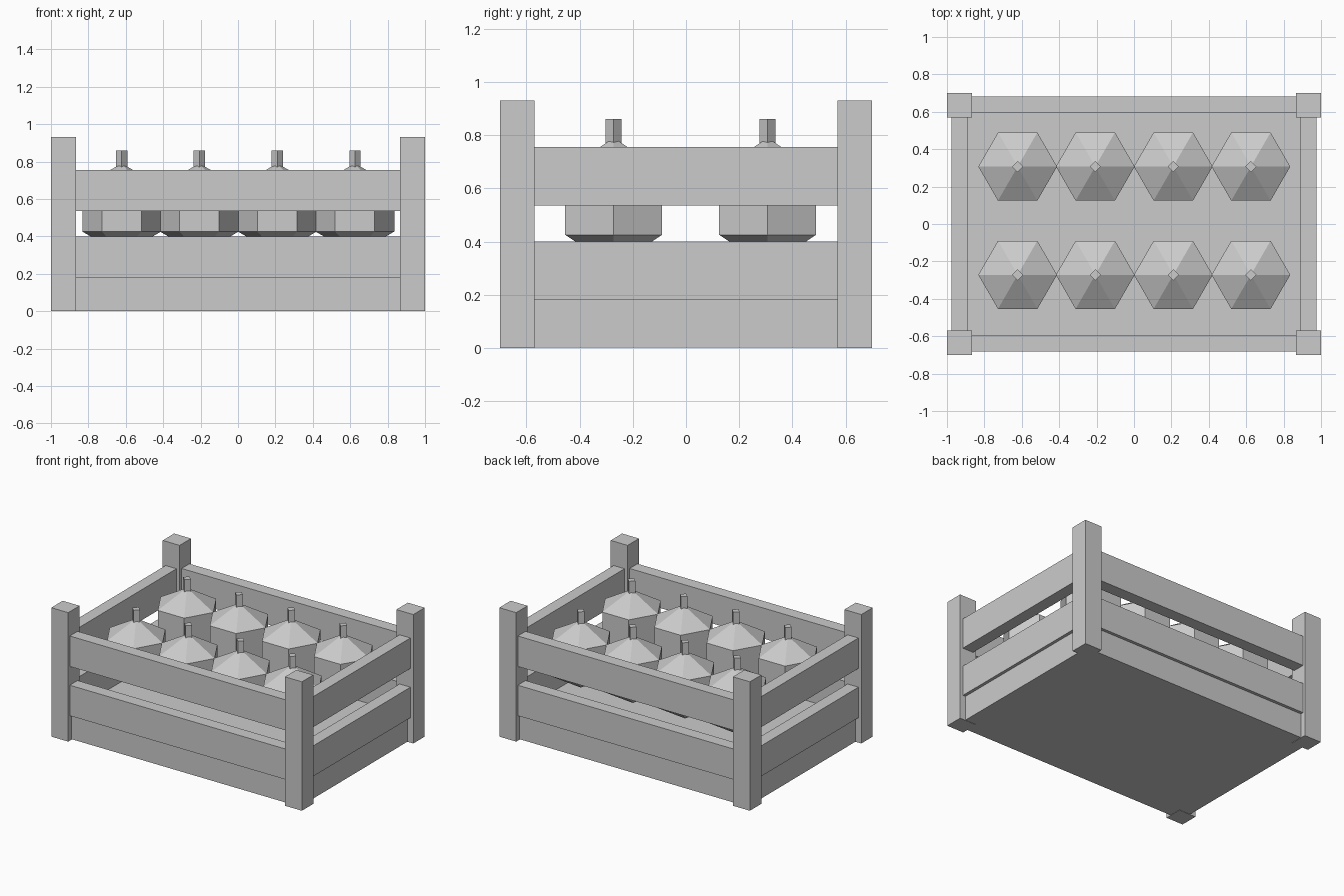
import bpy
import math

if "Cube" in bpy.data.objects:
    bpy.data.objects.remove(bpy.data.objects["Cube"], do_unlink=True)

grey = bpy.data.materials.new("plain_grey")
grey.use_nodes = True
GREY = (0.6, 0.6, 0.6, 1)
grey.diffuse_color = GREY
grey.node_tree.nodes["Principled BSDF"].inputs["Base Color"].default_value = GREY


def finish(name):
    obj = bpy.context.object
    obj.name = name
    obj.data.materials.append(grey)
    return obj


def box(name, x0, x1, y0, y1, z0, z1):
    bpy.ops.mesh.primitive_cube_add(
        size=1, location=((x0 + x1) / 2, (y0 + y1) / 2, (z0 + z1) / 2))
    obj = finish(name)
    obj.scale = (x1 - x0, y1 - y0, z1 - z0)
    return obj


# Thick floor slab, slightly inset from the rails
box("crate_floor", -0.955, 0.955, -0.66, 0.66, 0.002, 0.18)

# Corner posts
for sx, side in ((-1, "right"), (1, "left")):
    for sy, end in ((-1, "front"), (1, "back")):
        xs = sorted((sx * 0.865, sx))
        ys = sorted((sy * 0.57, sy * 0.70))
        box(f"{end}_{side}_post", *xs, *ys, 0, 0.93)

# Two levels of rails on all four sides
for level, z0, z1 in (("lower", 0.18, 0.40), ("upper", 0.535, 0.755)):
    for s, side, end in ((-1, "right", "front"), (1, "left", "back")):
        ys = sorted((s * 0.593, s * 0.682))
        box(f"{level}_{end}_rail", -0.87, 0.87, *ys, z0, z1)
        xs = sorted((s * 0.89, s * 0.977))
        box(f"{level}_{side}_rail", *xs, -0.575, 0.575, z0, z1)

# Two rows of low-poly fruit with short stems
RADIUS = 0.243
for row, y in enumerate((-0.272, 0.307)):
    for col, x in enumerate((-0.622, -0.207, 0.21, 0.625)):
        bpy.ops.mesh.primitive_uv_sphere_add(
            segments=6, ring_count=3, radius=RADIUS, location=(x, y, 0.547))
        fruit = finish(f"fruit_{row}_{col}")
        # Point a corner of the hexagon along x
        corner = max(fruit.data.vertices, key=lambda v: v.co.xy.length).co
        fruit.rotation_euler.z = -math.atan2(corner.y, corner.x)
        bpy.ops.mesh.primitive_cylinder_add(
            vertices=4, radius=0.03, depth=0.12, location=(x, y, 0.80))
        finish(f"stem_{row}_{col}")
